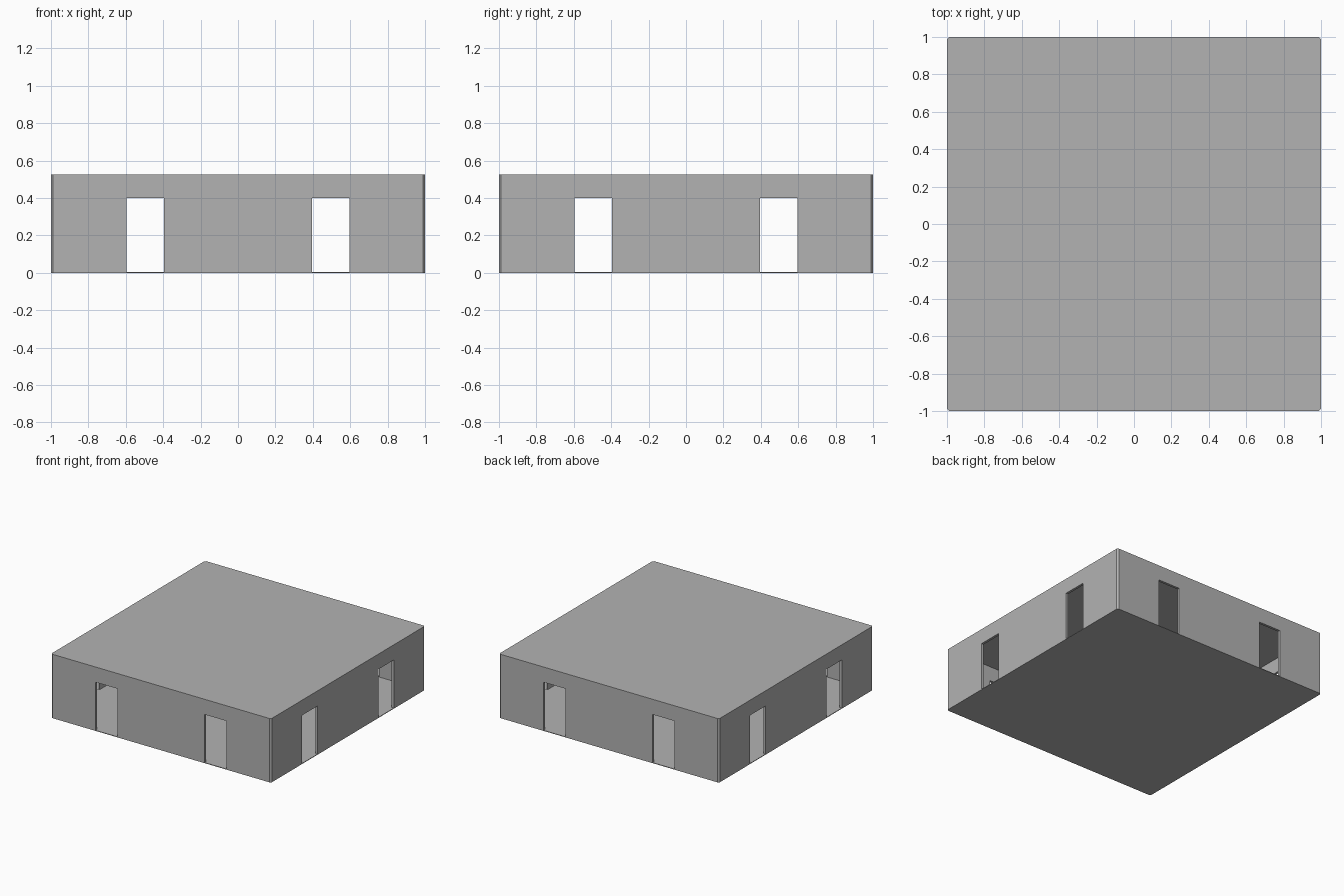
import bpy, bmesh, math
from mathutils import Matrix, Vector

cube = bpy.data.objects.get("Cube")
if cube:
    bpy.data.objects.remove(cube, do_unlink=True)

HEIGHT, SLAB = 0.525, 0.005
EDGE, INNER = 0.988, 0.98            # chamfer start, inside face of the walls
DOOR_NEAR, DOOR_FAR, DOOR_TOP = 0.396, 0.595, 0.4

grey = bpy.data.materials.new("plain_grey")
grey.use_nodes = True
colour = (0.45, 0.45, 0.45, 1)
grey.diffuse_color = colour
grey.node_tree.nodes["Principled BSDF"].inputs["Base Color"].default_value = colour


def prism(name, start, end, turn=0):
    """Join two matching outlines into a closed solid, turned about z."""
    bm = bmesh.new()
    a = [bm.verts.new(p) for p in start]
    b = [bm.verts.new(p) for p in end]
    bm.faces.new(a)
    bm.faces.new(b[::-1])
    for i in range(len(a)):
        j = (i + 1) % len(a)
        bm.faces.new((a[i], b[i], b[j], a[j]))
    bmesh.ops.rotate(bm, verts=bm.verts, cent=Vector(),
                     matrix=Matrix.Rotation(turn, 3, 'Z'))
    bmesh.ops.recalc_face_normals(bm, faces=bm.faces)
    mesh = bpy.data.meshes.new(name)
    bm.to_mesh(mesh)
    bm.free()
    mesh.materials.append(grey)
    obj = bpy.data.objects.new(name, mesh)
    bpy.context.collection.objects.link(obj)
    return obj


def upright(name, outline, low, high, turn=0):
    return prism(name, [(x, y, low) for x, y in outline],
                 [(x, y, high) for x, y in outline], turn)


def wall_outline(half, y):
    """Wall with two doorways open to the floor, mitred at its ends."""
    right = [(DOOR_NEAR, SLAB), (DOOR_NEAR, DOOR_TOP), (DOOR_FAR, DOOR_TOP),
             (DOOR_FAR, SLAB), (half, SLAB), (half, HEIGHT - SLAB)]
    left = [(-x, z) for x, z in reversed(right)]
    return [(x, y, z) for x, z in right + left]


# Four walls and four chamfered corners
sides = ("front", "right", "back", "left")
for i, side in enumerate(sides):
    turn = i * math.pi / 2
    prism(side + "_wall", wall_outline(EDGE, -1), wall_outline(INNER, -INNER), turn)
    upright("corner_post_" + side, [(INNER, -INNER), (EDGE, -1), (1, -EDGE)],
            SLAB, HEIGHT - SLAB, turn)

# Floor and roof slabs share the chamfered plan
plan = []
for i in range(4):
    spin = Matrix.Rotation(i * math.pi / 2, 2)
    plan += [tuple(spin @ Vector(p)) for p in ((EDGE, -1), (1, -EDGE))]
upright("floor", plan, 0, SLAB)
upright("roof", plan, HEIGHT - SLAB, HEIGHT)
